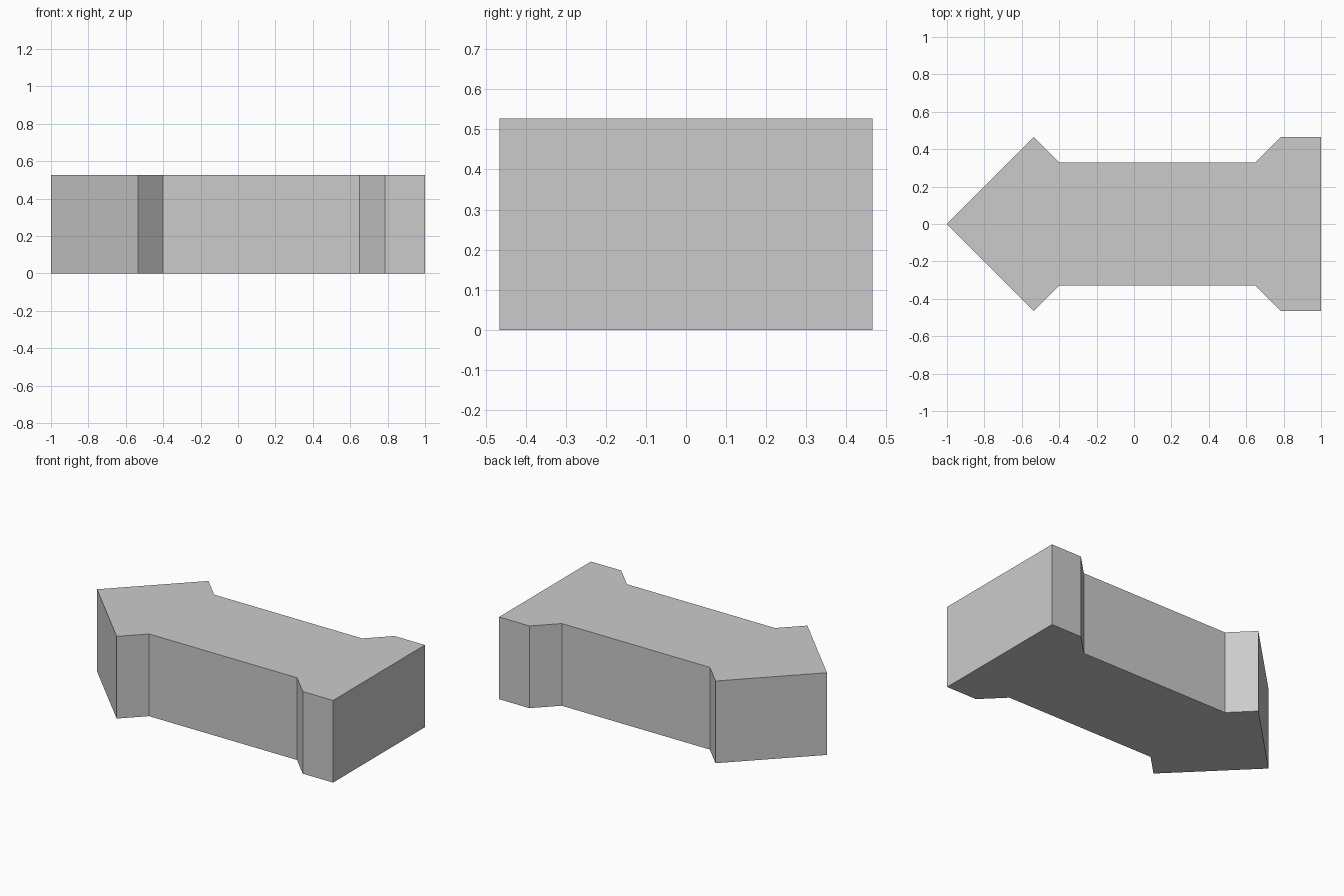
import bpy, bmesh

if "Cube" in bpy.data.objects:
    bpy.data.objects.remove(bpy.data.objects["Cube"])

HEIGHT = 0.527

# Half outline of the arrow block: point, barb, shaft, flared tail
half = [(-1, 0), (-0.535, 0.465), (-0.4, 0.33), (0.65, 0.33), (0.785, 0.465), (1, 0.465)]
# Mirror across y = 0, sharing the single tip point
outline = [(x, -y) for x, y in half] + [(x, y) for x, y in reversed(half[1:])]

# Extrude the outline upwards into a solid
bm = bmesh.new()
base = bm.faces.new([bm.verts.new((x, y, 0)) for x, y in outline])
top = bmesh.ops.extrude_face_region(bm, geom=[base], use_keep_orig=True)
verts = [g for g in top["geom"] if isinstance(g, bmesh.types.BMVert)]
bmesh.ops.translate(bm, verts=verts, vec=(0, 0, HEIGHT))
bmesh.ops.recalc_face_normals(bm, faces=bm.faces[:])

mesh = bpy.data.meshes.new("arrow_block")
bm.to_mesh(mesh)
bm.free()
bpy.context.collection.objects.link(bpy.data.objects.new("arrow_block", mesh))
